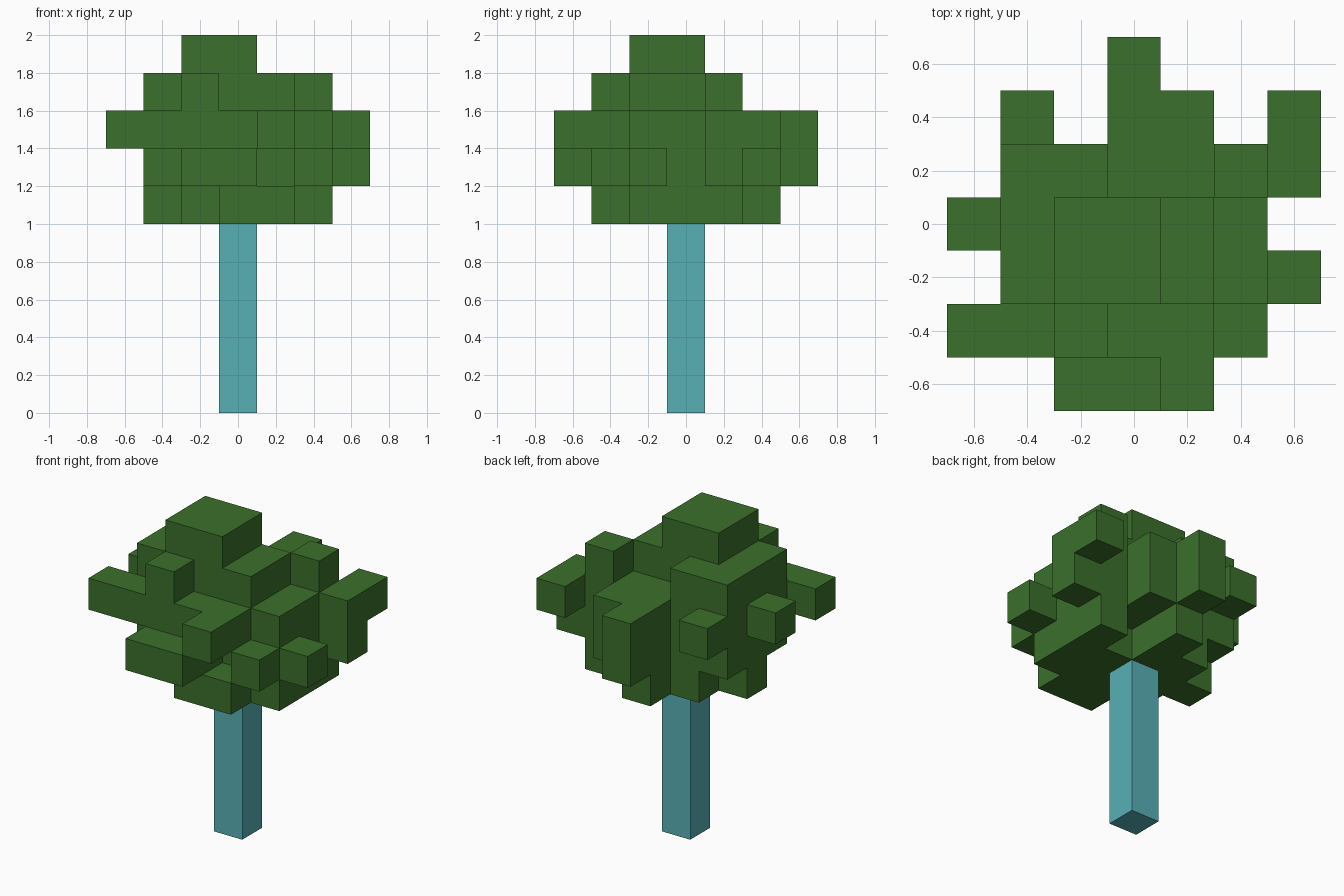
import bpy
import bmesh
from mathutils import Vector

cube = bpy.data.objects.get("Cube")
if cube:
    bpy.data.objects.remove(cube, do_unlink=True)

CELL = 0.2

# Leaf layers from bottom to top; rows run from back to front, columns along x
LAYERS = [
    [".......", "...#...", "..##.#.", ".#####.", "..####.", "...##..", "......."],
    ["...#...", "...##..", ".######", ".#####.", ".######", "..##.#.", "..##..."],
    ["...#...", ".#.##.#", ".######", "######.", ".#####.", "#####..", "....#.."],
    [".......", ".......", ".##..#.", ".####..", ".####..", "..#....", "......."],
    [".......", ".......", ".......", "..##...", "..##...", ".......", "......."],
]


def make_material(name, color):
    mat = bpy.data.materials.new(name)
    mat.use_nodes = True
    mat.diffuse_color = color
    mat.node_tree.nodes["Principled BSDF"].inputs["Base Color"].default_value = color
    return mat


def add_object(name, bm, mat):
    mesh = bpy.data.meshes.new(name)
    bm.to_mesh(mesh)
    bm.free()
    mesh.materials.append(mat)
    obj = bpy.data.objects.new(name, mesh)
    bpy.context.collection.objects.link(obj)
    return obj


def block_mesh(cells):
    """Shell of a set of grid cells, with only the exposed sides."""
    bm = bmesh.new()
    verts = {}
    for cell in sorted(cells):
        for axis in range(3):
            for sign in (-1, 1):
                step = [0, 0, 0]
                step[axis] = sign
                if tuple(c + s for c, s in zip(cell, step)) in cells:
                    continue
                u, v = (axis + 1) % 3, (axis + 2) % 3
                corners = []
                for du, dv in ((-1, -1), (1, -1), (1, 1), (-1, 1)):
                    key = [2 * c for c in cell]
                    key[axis] += sign
                    key[u] += du
                    key[v] += dv
                    key = tuple(key)
                    if key not in verts:
                        verts[key] = bm.verts.new(Vector(key) * CELL / 2)
                    corners.append(verts[key])
                bm.faces.new(corners if sign > 0 else corners[::-1])
    # Merge flush squares into larger flat faces
    bmesh.ops.dissolve_limit(bm, angle_limit=0.01, verts=bm.verts[:], edges=bm.edges[:])
    return bm


leaf_green = make_material("leaf_green", (0.044, 0.162, 0.025, 1))
trunk_teal = make_material("trunk_teal", (0.098, 0.434, 0.468, 1))

# Leafy crown
cells = {
    (col - 3, 3 - row, level)
    for level, layer in enumerate(LAYERS)
    for row, line in enumerate(layer)
    for col, mark in enumerate(line)
    if mark == "#"
}
crown = add_object("crown", block_mesh(cells), leaf_green)
crown.location.z = 1 + CELL / 2

# Trunk
bm = bmesh.new()
bmesh.ops.create_cube(bm, size=1)
bmesh.ops.scale(bm, vec=(CELL, CELL, 1), verts=bm.verts[:])
trunk = add_object("trunk", bm, trunk_teal)
trunk.location.z = 0.5
